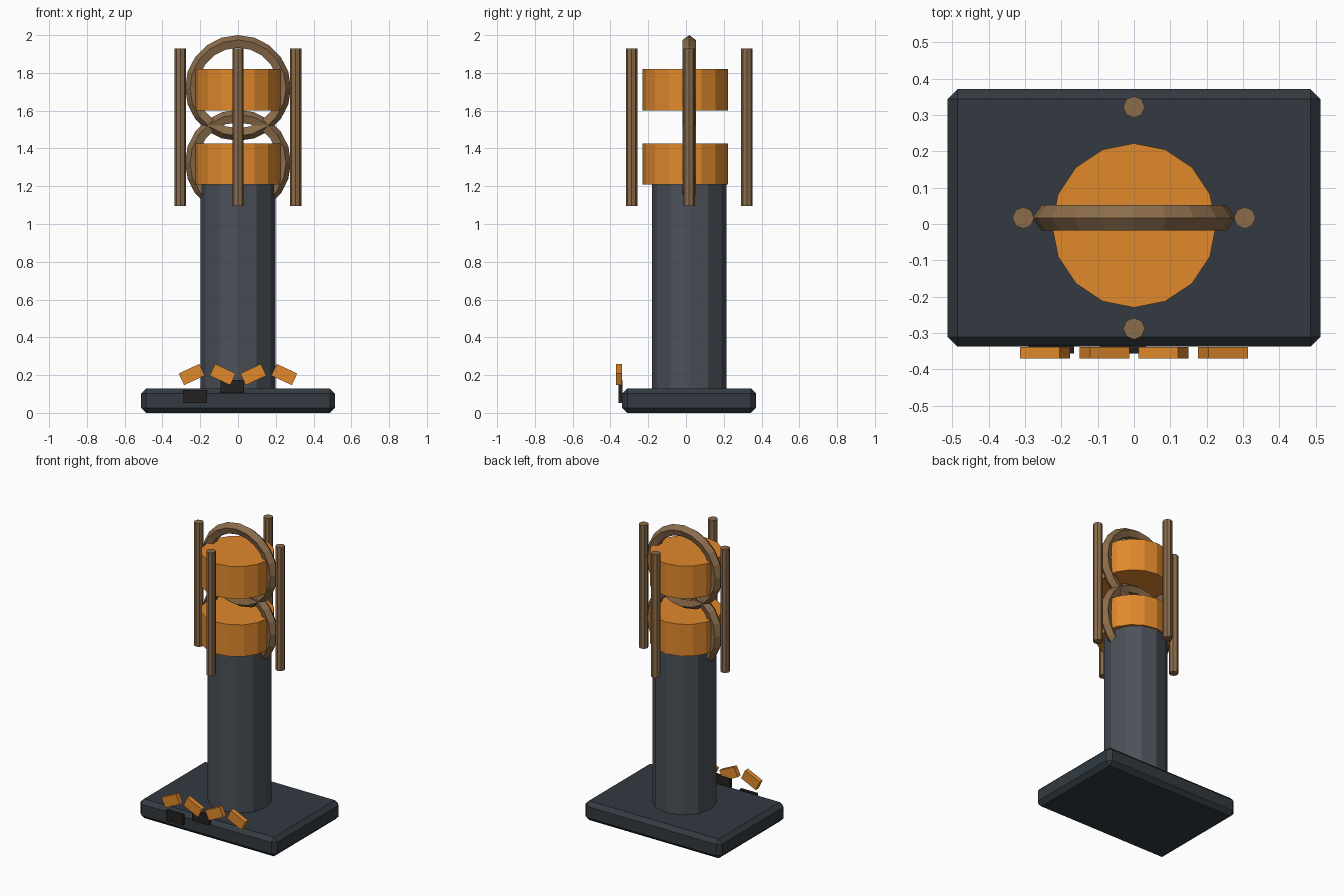
import bpy
from math import radians, pi

if "Cube" in bpy.data.objects:
    bpy.data.objects.remove(bpy.data.objects["Cube"])

CY = 0.017  # shared centre line of the frame and base


def material(name, r, g, b):
    m = bpy.data.materials.new(name)
    m.diffuse_color = (r, g, b, 1)
    m.use_nodes = True
    m.node_tree.nodes["Principled BSDF"].inputs["Base Color"].default_value = m.diffuse_color
    return m


slate = material("dark_slate", 0.032, 0.042, 0.052)
steel = material("blue_grey", 0.07, 0.08, 0.098)
orange = material("orange", 0.75, 0.25, 0.025)
bronze = material("bronze", 0.26, 0.15, 0.07)
black = material("soot", 0.018, 0.016, 0.014)


def finish(name, mat):
    ob = bpy.context.object
    ob.name = name
    ob.data.materials.append(mat)
    return ob


def box(name, loc, size, mat, tilt=0):
    bpy.ops.mesh.primitive_cube_add(size=1, location=loc)
    ob = finish(name, mat)
    ob.scale = size
    bpy.ops.object.transform_apply(location=False, rotation=False, scale=True)
    ob.rotation_euler.y = radians(-tilt)
    return ob


def cylinder(name, x, y, z0, z1, r, sides, mat):
    bpy.ops.mesh.primitive_cylinder_add(
        vertices=sides, radius=r, depth=z1 - z0, location=(x, y, (z0 + z1) / 2))
    return finish(name, mat)


# Chamfered base slab
base = box("base", (0, CY, 0.065), (1.026, 0.709, 0.13), slate)
bevel = base.modifiers.new("chamfer", "BEVEL")
bevel.width = 0.027
bevel.segments = 1

# Column and two lamp drums
cylinder("column", 0, CY, 0.12, 1.215, 0.198, 12, steel)
cylinder("lower_drum", 0, -0.004, 1.21, 1.425, 0.226, 16, orange)
cylinder("upper_drum", 0, -0.004, 1.60, 1.82, 0.226, 16, orange)

# Upright rings with a five-sided section
for name, z in (("lower_ring", 1.325), ("upper_ring", 1.72)):
    bpy.ops.mesh.primitive_torus_add(
        major_segments=20, minor_segments=5, major_radius=0.243,
        minor_radius=0.037, location=(0, CY, z), rotation=(pi / 2, 0, 0))
    finish(name, bronze)

# Four guard rods
for i, (x, y) in enumerate(((0.305, 0), (-0.305, 0), (0, 0.305), (0, -0.305))):
    cylinder(f"guard_rod_{i + 1}", x, y + CY, 1.095, 1.93, 0.03, 8, bronze)

# Tilted orange tabs along the front edge
for i, x in enumerate((-0.245, -0.081, 0.081, 0.245)):
    box(f"front_tab_{i + 1}", (x, -0.355, 0.203), (0.12, 0.032, 0.068),
        orange, 25 if i % 2 == 0 else -25)

# Dark blocks behind the tabs
for i, (x, z) in enumerate(((-0.228, 0.087), (-0.03, 0.14))):
    box(f"dark_block_{i + 1}", (x, -0.346, z), (0.126, 0.022, 0.07), black)
